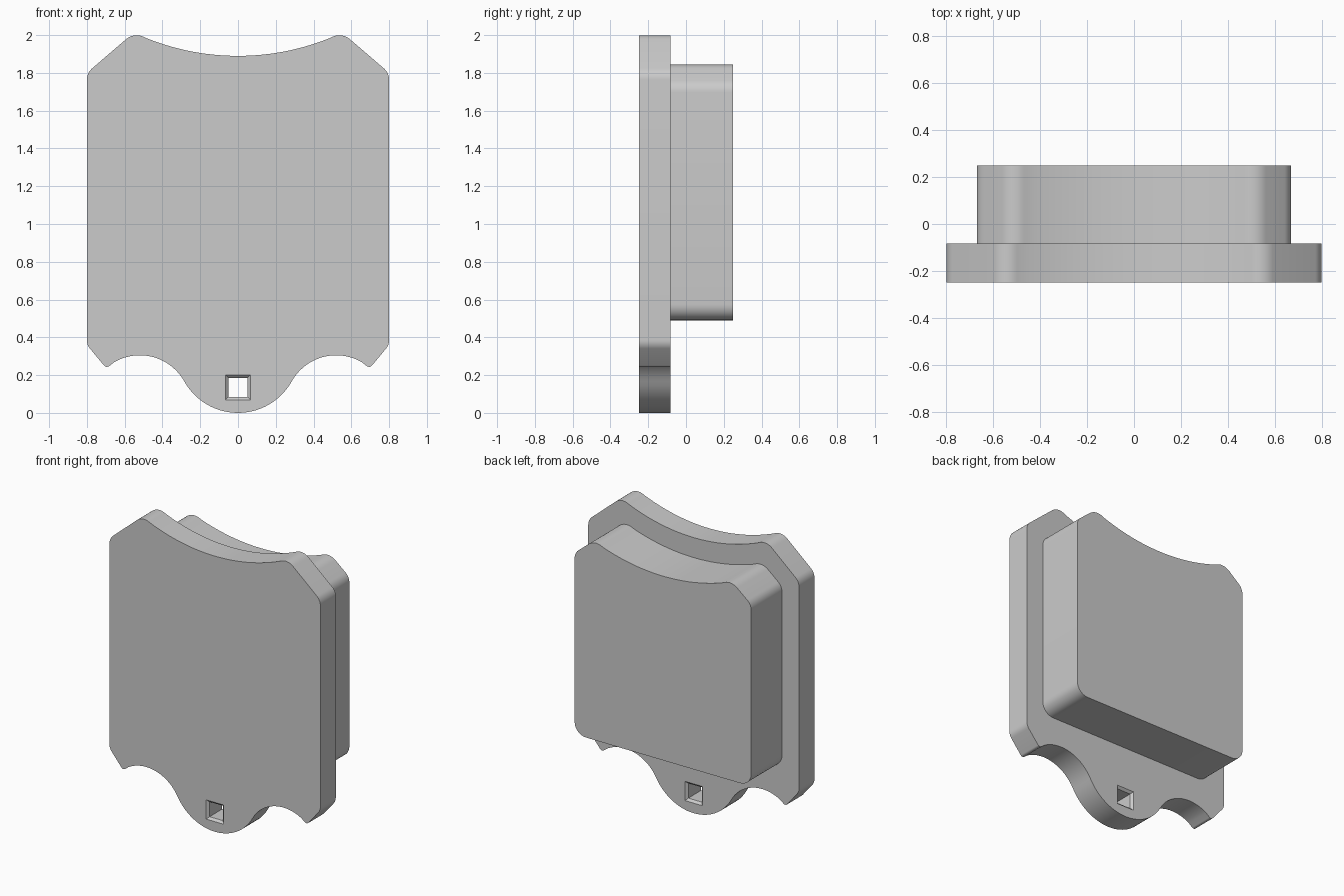
import bpy, bmesh
from math import sqrt, radians, atan2, pi, sin, cos
from mathutils import Vector

cube = bpy.data.objects.get("Cube")
if cube:
    bpy.data.objects.remove(cube, do_unlink=True)

grey = bpy.data.materials.new("light grey")
grey.use_nodes = True
COLOUR = (0.6, 0.6, 0.6, 1)
grey.diffuse_color = COLOUR
grey.node_tree.nodes["Principled BSDF"].inputs["Base Color"].default_value = COLOUR


def arc(cx, cz, r, a0, a1, n):
    """Points on a circle, angles in radians, with no corner rounding."""
    return [(cx + r * cos(a0 + (a1 - a0) * i / n),
             cz + r * sin(a0 + (a1 - a0) * i / n), 0) for i in range(n + 1)]


def scoop(z0, r, x_end, n=14):
    """Shallow dip from the centre line out to x_end."""
    return [(x, z0 + r - sqrt(r * r - x * x), 0)
            for x in (x_end * i / n for i in range(n + 1))]


def rounded_outline(half, steps=8):
    """Mirror a top-to-bottom half outline and round its marked corners."""
    pts = half + [(-x, z, r) for x, z, r in reversed(half) if x > 1e-5]
    out = []
    for i, (x, z, r) in enumerate(pts):
        p = Vector((x, z))
        if r == 0:
            out.append(p)
            continue
        a = (Vector(pts[i - 1][:2]) - p).normalized()
        b = (Vector(pts[(i + 1) % len(pts)][:2]) - p).normalized()
        half_angle = a.angle(b) / 2
        centre = p + (a + b).normalized() * r / sin(half_angle)
        cut = r * cos(half_angle) / sin(half_angle)
        s, e = p + a * cut - centre, p + b * cut - centre
        a0 = atan2(s.y, s.x)
        turn = (atan2(e.y, e.x) - a0 + pi) % (2 * pi) - pi
        for k in range(steps + 1):
            t = a0 + turn * k / steps
            out.append(centre + Vector((cos(t), sin(t))) * r)
    return out


def loft(name, rings):
    """Solid through (y, outline) rings, capped at both ends."""
    bm = bmesh.new()
    loops = [[bm.verts.new((p[0], y, p[1])) for p in pts] for y, pts in rings]
    for lo, hi in zip(loops, loops[1:]):
        for i in range(len(lo)):
            j = (i + 1) % len(lo)
            bm.faces.new((lo[i], lo[j], hi[j], hi[i]))
    bm.faces.new(loops[0])
    bm.faces.new(loops[-1])
    bmesh.ops.recalc_face_normals(bm, faces=bm.faces)
    mesh = bpy.data.meshes.new(name)
    bm.to_mesh(mesh)
    bm.free()
    mesh.materials.append(grey)
    obj = bpy.data.objects.new(name, mesh)
    bpy.context.collection.objects.link(obj)
    return obj


def activate(obj):
    bpy.ops.object.select_all(action='DESELECT')
    obj.select_set(True)
    bpy.context.view_layer.objects.active = obj


FRONT, STEP, BACK = -0.25, -0.083, 0.25

# Front plate: scooped top, cut shoulders, two bottom notches, rounded tab
notch_x, notch_z, notch_r, tab_r = 0.52, 0.035, 0.27, 0.326
join = atan2(tab_r - notch_z, -notch_x)
plate_half = (scoop(1.89, 1.3, 0.49)
              + [(0.55, 2.015, 0.085), (0.8, 1.80, 0.08),
                 (0.8, 0.36, 0.07), (0.697, 0.236, 0.02)]
              + arc(notch_x, notch_z, notch_r, radians(60), join, 18)
              + arc(0, tab_r, tab_r, join - pi, -pi / 2, 14)[1:])
plate = loft("front_plate", [(y, rounded_outline(plate_half)) for y in (FRONT, STEP)])

# Square hole through the tab, bevelled at both mouths
def square(h, z=0.135):
    return [(-h, z - h), (h, z - h), (h, z + h), (-h, z + h)]


cutter = loft("hole_cutter", [(FRONT - 0.01, square(0.076)), (FRONT + 0.015, square(0.051)),
                              (STEP - 0.015, square(0.051)), (STEP + 0.01, square(0.076))])
cutter.hide_render = True
cut = plate.modifiers.new("hole", 'BOOLEAN')
cut.object = cutter
cut.operation = 'DIFFERENCE'
cut.solver = 'EXACT'
activate(plate)
bpy.ops.object.modifier_apply(modifier=cut.name)
bpy.data.objects.remove(cutter, do_unlink=True)

# Smaller raised block on the back
block_half = (scoop(1.753, 1.4, 0.45)
              + [(0.52, 1.858, 0.09), (0.67, 1.735, 0.08), (0.67, 0.49, 0.085), (0, 0.49, 0)])
block = loft("back_block", [(y, rounded_outline(block_half)) for y in (STEP, BACK)])

for obj in (plate, block):
    activate(obj)
    bpy.ops.object.shade_smooth_by_angle(angle=radians(30))
